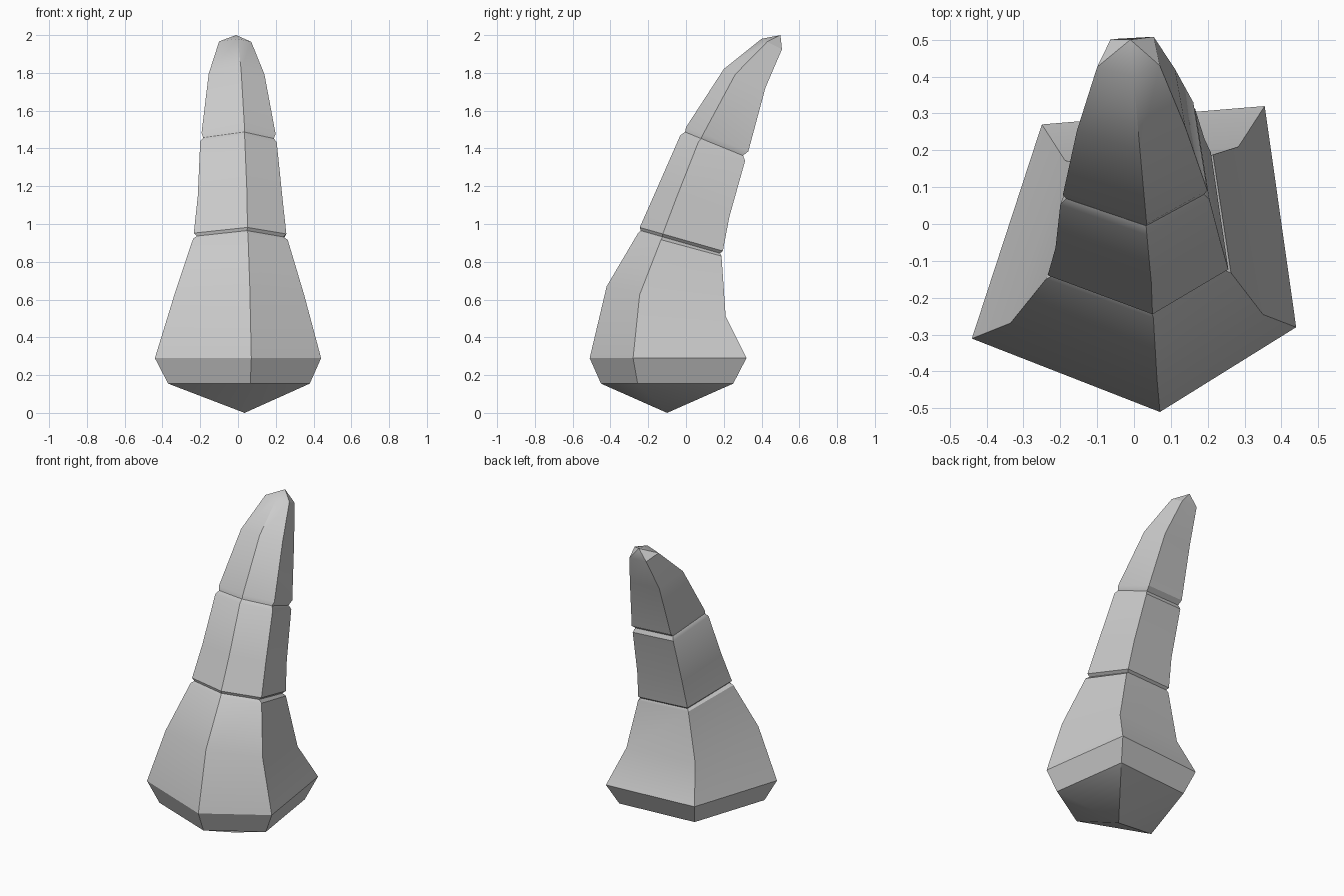
import bpy, bmesh, math

if "Cube" in bpy.data.objects:
    bpy.data.objects.remove(bpy.data.objects["Cube"])

# Five-sided cross-section: (x fraction left->right, y fraction front->back)
SECTION = [(0, .24), (.58, 0), (1, .277), (.903, 1), (.216, .94)]

# Rings going up: front y, front z, back y, back z, left x, right x
RINGS = [
    (-.45, .155, .25, .155, -.37, .38),    # swollen base
    (-.51, .29, .32, .29, -.44, .44),
    (-.42, .67, .21, .51, -.335, .35),
    (-.255, .95, .188, .83, -.238, .263),
    (-.24, .965, .18, .845, -.218, .24),   # lower groove
    (-.245, .982, .195, .857, -.234, .256),
    (-.157, 1.18, .23, 1.04, -.213, .235),
    (-.03, 1.47, .313, 1.335, -.2, .205),
    (-.005, 1.487, .302, 1.362, -.184, .19),  # upper groove
    (0, 1.512, .33, 1.385, -.193, .199),
    (.2, 1.82, .42, 1.72, -.155, .14),     # tip segment
    (.4, 1.98, .508, 1.925, -.1, .07),
]

bm = bmesh.new()


def ring(yf, zf, yb, zb, xl, xr):
    return [bm.verts.new((xl + (xr - xl) * u, yf + (yb - yf) * v, zf + (zb - zf) * v))
            for u, v in SECTION]


# Loft the sides
loops = [ring(*r) for r in RINGS]
n = len(SECTION)
for a, b in zip(loops, loops[1:]):
    for i in range(n):
        j = (i + 1) % n
        bm.faces.new((a[i], a[j], b[j], b[i]))

# Pointed bottom and tip
bottom = bm.verts.new((.035, -.10, 0))
top = bm.verts.new((-.01, .5, 2.0))
for i in range(n):
    j = (i + 1) % n
    bm.faces.new((bottom, loops[0][j], loops[0][i]))
    bm.faces.new((top, loops[-1][i], loops[-1][j]))
bmesh.ops.recalc_face_normals(bm, faces=bm.faces)

mesh = bpy.data.meshes.new("segmented_horn")
bm.to_mesh(mesh)
bm.free()
horn = bpy.data.objects.new("segmented_horn", mesh)
bpy.context.collection.objects.link(horn)

# Soft shading along the ridges, sharp at corners
bpy.context.view_layer.objects.active = horn
horn.select_set(True)
bpy.ops.object.shade_smooth_by_angle(angle=math.radians(30))
